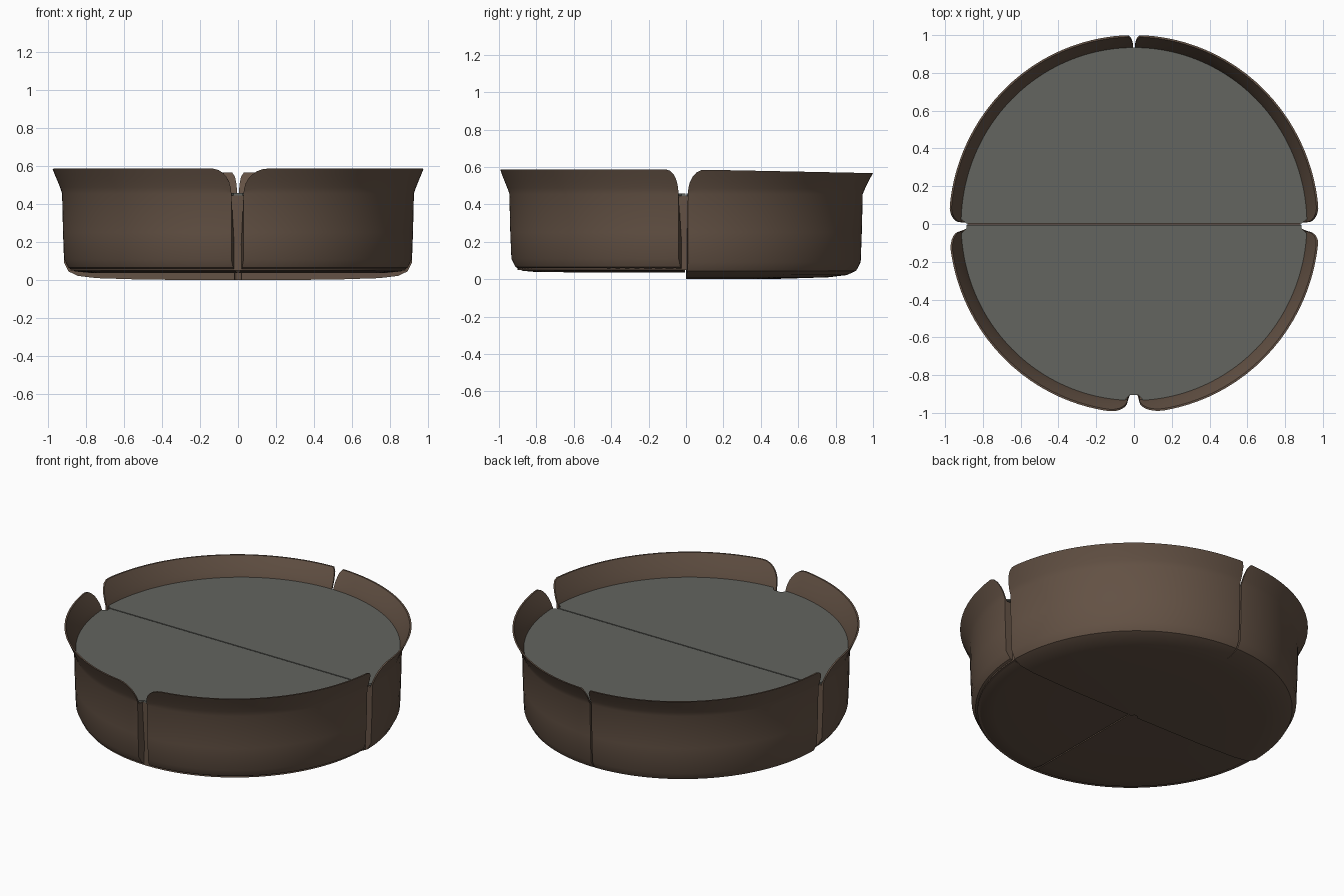
import bpy, bmesh, math

if "Cube" in bpy.data.objects:
    bpy.data.objects.remove(bpy.data.objects["Cube"])

def material(name, rgb):
    m = bpy.data.materials.new(name)
    m.diffuse_color = (*rgb, 1)
    m.use_nodes = True
    m.node_tree.nodes["Principled BSDF"].inputs["Base Color"].default_value = m.diffuse_color
    return m

BROWN = material("brown clay", (0.125, 0.083, 0.058))
GREY = material("grey surface", (0.125, 0.129, 0.115))
SX = 0.98  # the dish is slightly narrower in x

def finish(bm, name, mat):
    bmesh.ops.recalc_face_normals(bm, faces=bm.faces)
    me = bpy.data.meshes.new(name)
    bm.to_mesh(me)
    bm.free()
    me.materials.append(mat)
    ob = bpy.data.objects.new(name, me)
    bpy.context.collection.objects.link(ob)
    bpy.ops.object.select_all(action='DESELECT')
    bpy.context.view_layer.objects.active = ob
    ob.select_set(True)
    bpy.ops.object.shade_smooth_by_angle(angle=math.radians(35))
    return ob

def pt(r, a, z):
    return (SX * r * math.cos(a), r * math.sin(a), z)

def seam(r, base, gap):
    """Half width of the seam: narrow underneath, wide at the wall."""
    k = min(1, max(0, (r - 0.82) / 0.11))
    return base + (gap - base) * k * k

FRONT = [(0.02, .036), (.5, .036), (.8, .038), (.875, .045), (.912, .065),
         (.934, .11), (.94, .25), (.945, .455)]
BACK = [(0.02, 0), (.5, .002), (.76, .01), (.86, .022), (.91, .045),
        (.934, .09), (.94, .25), (.945, .455)]

def quarter(name, deg, profile, end0, end1, n=36):
    """Wall quarter; each end = (seam base, wall gap, rim rounding width)."""
    a0, a1 = math.radians(deg), math.radians(deg + 90)
    bm = bmesh.new()
    cols = []
    for i in range(n + 1):
        u = .5 - .5 * math.cos(math.pi * i / n)
        t = 1
        for d, w in ((u * (a1 - a0), end0[2]), ((1 - u) * (a1 - a0), end1[2])):
            if d < w:
                t *= max(.03, math.sqrt(1 - (1 - d / w) ** 2))
        am = a0 + u * (a1 - a0)
        lip = .587 - .02 * max(0, math.sin(am))
        rows = list(profile)
        # flared lip, outside then inside
        rim = [(.945 + .055 * (s * t) ** 1.15, .455 + (lip - .455) * s * t)
               for s in (.25, .5, .75, 1)]
        rows += rim + [(r - .010, z) for r, z in reversed(rim)]
        rows += [(.934, .455), (.93, .44), (.02, .44)]
        col = []
        for r, z in rows:
            b0 = a0 + seam(r, *end0[:2]) / r
            b1 = a1 - seam(r, *end1[:2]) / r
            col.append(bm.verts.new(pt(r, b0 + u * (b1 - b0), z)))
        cols.append(col)
    m = len(cols[0])
    for c, d in zip(cols, cols[1:]):
        for j in range(m):
            k = (j + 1) % m
            bm.faces.new((c[j], d[j], d[k], c[k]))
    bm.faces.new(cols[0])
    bm.faces.new(cols[-1])
    return finish(bm, name, BROWN)

# Four wall quarters with rounded rim ends
quarter("back_right_wall", 0, BACK, (.001, .01, .09), (0, .005, .03))
quarter("back_left_wall", 90, BACK, (0, .005, .03), (.001, .01, .09))
quarter("front_left_wall", 180, FRONT, (.005, .04, .11), (.004, .036, .11))
quarter("front_right_wall", 270, FRONT, (.004, .03, .14), (.005, .04, .07))

# Core that closes the seams from inside
bm = bmesh.new()
bmesh.ops.create_cone(bm, cap_ends=True, segments=96, radius1=.9, radius2=.9, depth=.397)
for v in bm.verts:
    v.co.x *= SX
    v.co.z += .2485
finish(bm, "core", BROWN)

# Two half discs forming the flat grey surface
def half_disc(name, sign, lo, gaps):
    bm = bmesh.new()
    loop = []
    for i in range(121):
        a = math.pi * i / 120
        r = .934
        x, y = r * math.cos(a), r * math.sin(a)
        if any(abs(math.atan2(math.sin(a - g), math.cos(a - g))) < w for g, w in gaps):
            r = .905
        p = pt(r, a, .457)
        loop.append(bm.verts.new((p[0], sign * max(p[1], lo), p[2])))
    f = bm.faces.new(loop)
    ext = bmesh.ops.extrude_face_region(bm, geom=[f])
    for v in ext["geom"]:
        if isinstance(v, bmesh.types.BMVert):
            v.co.z -= .011
    finish(bm, name, GREY)

half_disc("back_surface", 1, .003, [(0, .012), (math.pi, .012)])
half_disc("front_surface", -1, .004, [(0, .045), (math.pi / 2, .035), (math.pi, .045)])
